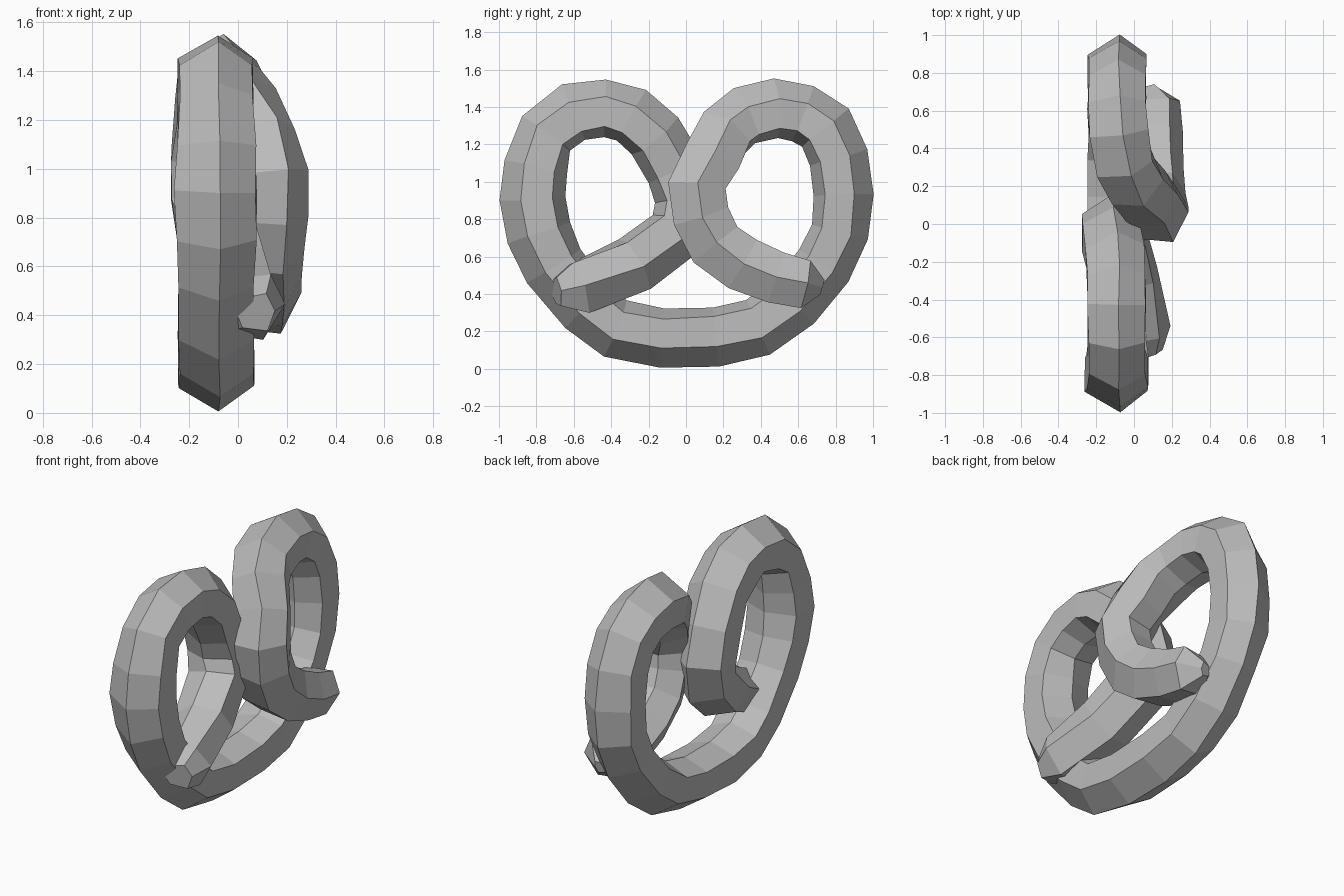
import bpy, bmesh, random
from mathutils import Vector, Quaternion

cube = bpy.data.objects.get("Cube")
if cube:
    bpy.data.objects.remove(cube, do_unlink=True)
random.seed(4)

dough = bpy.data.materials.new("plain grey")
dough.use_nodes = True
dough.diffuse_color = (0.5, 0.5, 0.5, 1)
dough.node_tree.nodes["Principled BSDF"].inputs["Base Color"].default_value = (0.5, 0.5, 0.5, 1)

# Six-sided section: (outward, sideways), with the outer ridge first
SECTION = [(0.167, 0.012), (0.065, 0.152), (-0.095, 0.152),
           (-0.152, 0.0), (-0.095, -0.152), (0.065, -0.152)]
RING_X = -0.09


def rope(name, path):
    """Sweep the section along (x, y, z, scale) points, twisting it where it lifts off the ring."""
    bm = bmesh.new()
    pts = [Vector(p[:3]) for p in path]
    last = len(pts) - 1
    rings = []
    for i, p in enumerate(pts):
        tangent = (pts[min(i + 1, last)] - pts[max(i - 1, 0)]).normalized()
        side = Vector((1, 0, 0))
        side = (side - tangent * side.dot(tangent)).normalized()
        out = side.cross(tangent)
        lift = min(max((p.x - RING_X) / 0.16, 0), 1)
        angle = 0.45 * lift
        # turn the outer ridge towards the lifted side
        turn = Quaternion(out.cross(side), angle)
        out, side = turn @ out, turn @ side
        ring = []
        for o, s in SECTION:
            jitter = Vector([random.uniform(-0.006, 0.006) for _ in range(3)])
            ring.append(bm.verts.new(p + (out * o + side * s) * path[i][3] + jitter))
        rings.append(ring)
    for a, b in zip(rings, rings[1:]):
        for k in range(len(SECTION)):
            n = (k + 1) % len(SECTION)
            bm.faces.new((a[k], a[n], b[n], b[k]))
    bm.faces.new(rings[0])
    bm.faces.new(rings[-1])
    bmesh.ops.recalc_face_normals(bm, faces=bm.faces)
    mesh = bpy.data.meshes.new(name)
    bm.to_mesh(mesh)
    bm.free()
    mesh.materials.append(dough)
    obj = bpy.data.objects.new(name, mesh)
    bpy.context.collection.objects.link(obj)


# Right-hand loop and hook, from the bottom to the tip lying on the ring
right_half = [
    (RING_X, -0.13, 0.17, 1), (RING_X, -0.37, 0.22, 1), (RING_X, -0.53, 0.34, 1),
    (RING_X, -0.70, 0.55, 1.03), (RING_X, -0.78, 0.73, 1.08), (RING_X, -0.815, 0.91, 1.1),
    (RING_X, -0.80, 1.08, 1.07), (RING_X, -0.74, 1.26, 1), (RING_X, -0.60, 1.36, 1),
    (RING_X, -0.43, 1.385, 1), (RING_X, -0.30, 1.35, 1), (-0.10, -0.17, 1.24, 1),
    (-0.12, -0.06, 1.06, 1), (-0.12, -0.01, 0.89, 1), (RING_X, -0.06, 0.73, 1),
    (-0.03, -0.28, 0.56, 1), (0.04, -0.58, 0.435, 0.95), (0.075, -0.69, 0.41, 0.5),
]
# Left-hand hook and loop, crossing in front at the middle
left_half = [
    (0.08, 0.725, 0.435, 0.25), (0.10, 0.64, 0.45, 0.86), (0.095, 0.48, 0.485, 0.97),
    (0.10, 0.30, 0.56, 1), (0.105, 0.15, 0.67, 1), (0.115, 0.08, 0.82, 1.02),
    (0.12, 0.055, 0.97, 1.03), (0.075, 0.125, 1.12, 1.03), (0.00, 0.21, 1.26, 1),
    (-0.05, 0.31, 1.345, 1), (-0.08, 0.48, 1.382, 1), (RING_X, 0.62, 1.36, 1),
    (RING_X, 0.74, 1.28, 1), (RING_X, 0.81, 1.13, 1), (RING_X, 0.835, 0.93, 1),
    (RING_X, 0.82, 0.73, 0.97), (RING_X, 0.73, 0.55, 0.97), (RING_X, 0.57, 0.36, 1),
    (RING_X, 0.38, 0.23, 1), (RING_X, 0.16, 0.18, 1),
]
rope("pretzel_rope", left_half + right_half)
